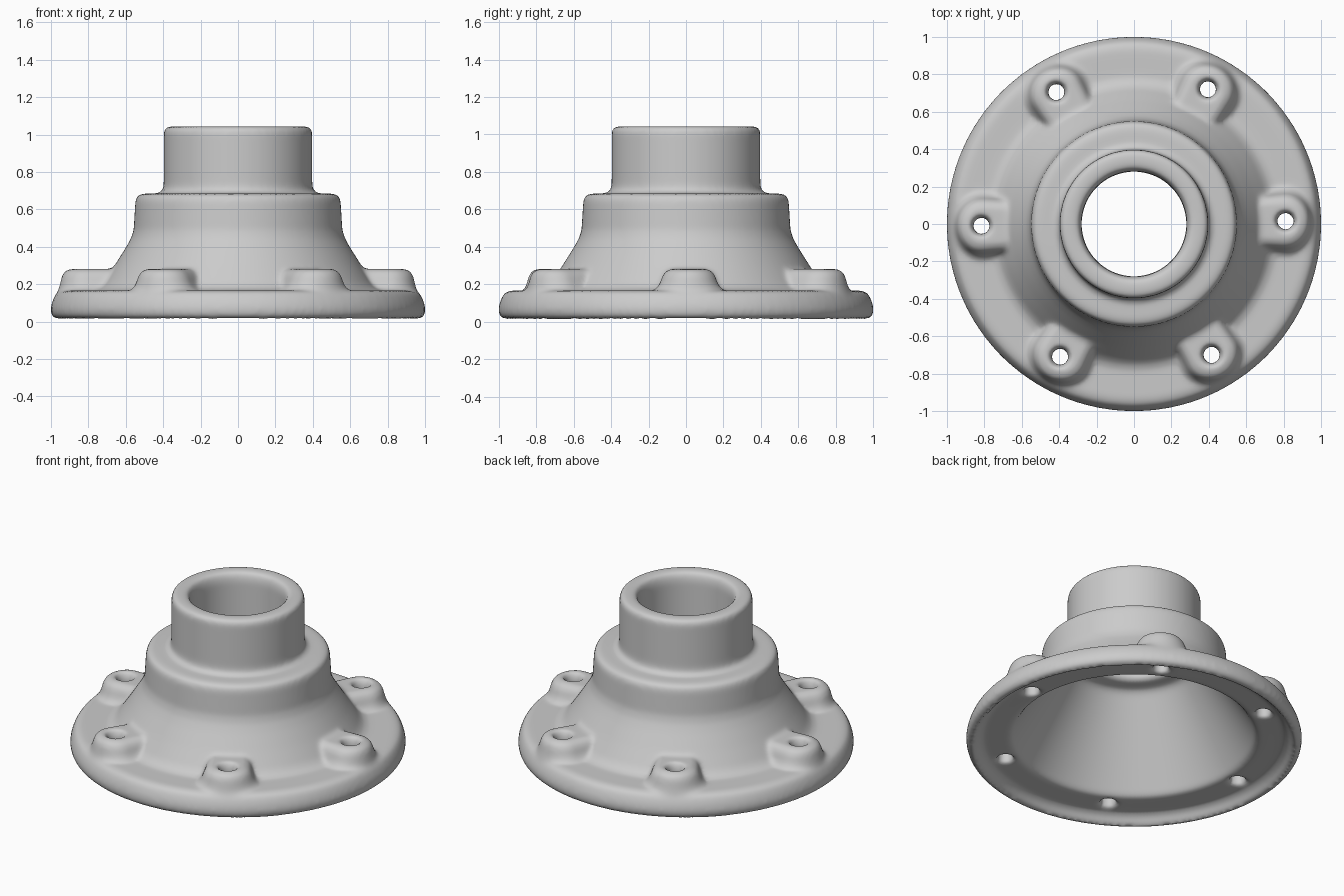
import bpy, bmesh
from math import sin, cos, pi, radians
from mathutils import Matrix, Vector

if "Cube" in bpy.data.objects:
    bpy.data.objects.remove(bpy.data.objects["Cube"])


def make_object(name, bm):
    bmesh.ops.recalc_face_normals(bm, faces=bm.faces)
    mesh = bpy.data.meshes.new(name)
    bm.to_mesh(mesh)
    bm.free()
    obj = bpy.data.objects.new(name, mesh)
    bpy.context.collection.objects.link(obj)
    return obj


def bridge(bm, a, b):
    for i in range(len(a)):
        j = (i + 1) % len(a)
        bm.faces.new((a[i], a[j], b[j], b[i]))


def ring(bm, pts, matrix=Matrix()):
    return [bm.verts.new(matrix @ Vector(p)) for p in pts]


def circle(r, z, n):
    return [(r * cos(2 * pi * i / n), r * sin(2 * pi * i / n), z) for i in range(n)]


def loft(bm, rings):
    for a, b in zip(rings, rings[1:]):
        bridge(bm, a, b)
    bm.faces.new(rings[0][::-1])
    bm.faces.new(rings[-1])


# Flanged, stepped hub: closed wall section (radius, height), recessed underneath
profile = [
    (0.74, 0.075), (0.895, 0.072), (0.925, 0.055), (0.945, 0.025), (0.96, 0.013),
    (0.985, 0.018), (0.999, 0.04), (1.002, 0.07),
    (0.994, 0.105), (0.978, 0.14), (0.962, 0.158), (0.935, 0.166), (0.79, 0.166),
    (0.755, 0.175), (0.725, 0.203), (0.66, 0.30), (0.60, 0.395), (0.572, 0.445),
    (0.558, 0.49), (0.555, 0.54), (0.549, 0.64), (0.542, 0.667), (0.527, 0.68),
    (0.50, 0.684), (0.44, 0.685), (0.413, 0.690), (0.400, 0.705), (0.397, 0.74),
    (0.397, 1.01), (0.392, 1.03), (0.379, 1.04), (0.36, 1.043), (0.32, 1.043),
    (0.300, 1.036), (0.288, 1.015), (0.282, 0.98), (0.280, 0.66), (0.288, 0.637),
    (0.31, 0.628), (0.36, 0.622), (0.385, 0.615), (0.405, 0.59), (0.72, 0.09)]
bm = bmesh.new()
rings = [ring(bm, circle(r, z, 96)) for r, z in profile]
for a, b in zip(rings, rings[1:] + rings[:1]):
    bridge(bm, a, b)
hub = make_object("flanged_hub", bm)

# Six U-shaped bolt bosses flaring into the flange and cone
holes = [(0.81, 0.015), (0.395, 0.72), (-0.415, 0.705),
         (-0.815, -0.01), (-0.395, -0.71), (0.415, -0.70)]
# height, radial reach, half width
sections = [(0.15, 0.152, 0.20), (0.167, 0.147, 0.188), (0.18, 0.142, 0.170),
            (0.205, 0.136, 0.155), (0.24, 0.128, 0.143), (0.262, 0.118, 0.130),
            (0.276, 0.100, 0.112), (0.281, 0.075, 0.09)]
bosses, cutters = bmesh.new(), bmesh.new()
for x, y in holes:
    direction = Vector((x, y))
    turn = Matrix.Rotation(-Vector((1, 0)).angle_signed(direction), 4, 'Z')
    mid = direction.length
    rings = []
    for z, a, b in sections:
        inner = 0.70 - 0.4 * (z - 0.15)
        pts = [(mid + a * cos(t), b * sin(t), z)
               for t in [radians(-90 + 10 * k) for k in range(19)]]
        pts += [(inner, b * 0.92, z), (inner, -b * 0.92, z)]
        rings.append(ring(bosses, pts, turn))
    loft(bosses, rings)
    # Bolt hole with a rounded mouth
    move = Matrix.Translation((x, y, 0))
    loft(cutters, [ring(cutters, circle(r, z, 24), move) for r, z in
                   [(0.055, -0.05), (0.047, 0.09), (0.045, 0.24), (0.053, 0.265), (0.068, 0.29)]])
boss_obj = make_object("bolt_bosses", bosses)
cut_obj = make_object("bolt_hole_cutters", cutters)

# Merge bosses, then drill
bpy.context.view_layer.objects.active = hub
hub.select_set(True)
for tool, op in ((boss_obj, 'UNION'), (cut_obj, 'DIFFERENCE')):
    mod = hub.modifiers.new(tool.name, 'BOOLEAN')
    mod.operation = op
    mod.solver = 'EXACT'
    mod.object = tool
    bpy.ops.object.modifier_apply(modifier=mod.name)
    bpy.data.objects.remove(tool, do_unlink=True)

# Soften every junction like a casting
remesh = hub.modifiers.new("cast_surface", 'REMESH')
remesh.mode = 'VOXEL'
remesh.voxel_size = 0.014
remesh.use_smooth_shade = True
soft = hub.modifiers.new("cast_fillets", 'SMOOTH')
soft.factor = 0.5
soft.iterations = 8
for name in ("cast_surface", "cast_fillets"):
    bpy.ops.object.modifier_apply(modifier=name)
bpy.ops.object.shade_smooth()
